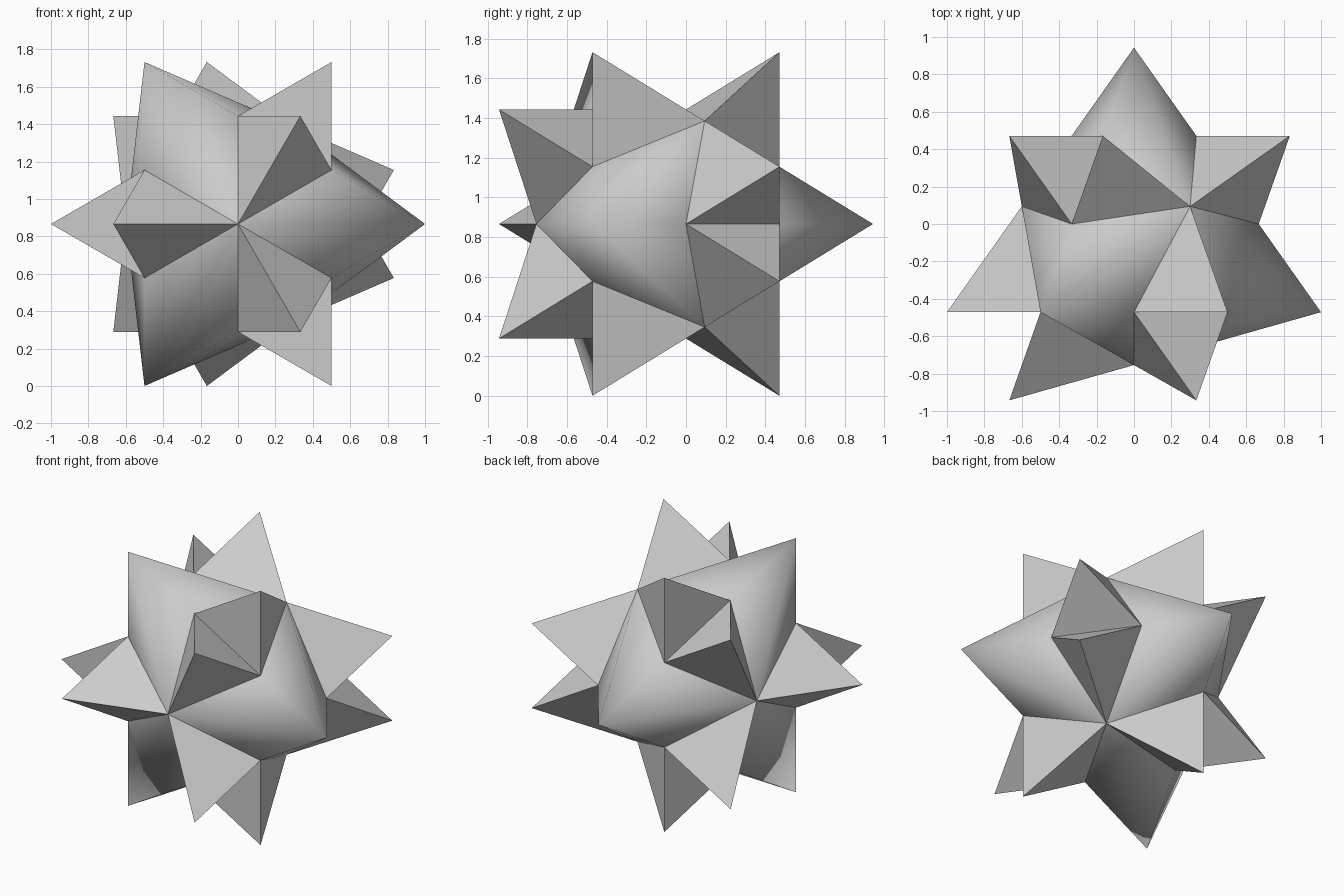
import bpy, bmesh, math
from mathutils import Vector

if "Cube" in bpy.data.objects:
    bpy.data.objects.remove(bpy.data.objects["Cube"])

grey = bpy.data.materials.new("grey")
grey.diffuse_color = (0.6, 0.6, 0.6, 1)
grey.use_nodes = True
grey.node_tree.nodes["Principled BSDF"].inputs["Base Color"].default_value = grey.diffuse_color

# Regular tetrahedron: apex to the back, base triangle at the front
H = math.sqrt(2)
v = [Vector((0, 0.75 * H, 0))]
for a in (0, 120, 240):
    t = math.radians(a)
    v.append(Vector((math.cos(t), -H / 4, math.sin(t))))
centre = Vector((0, -H / 12, math.sqrt(3) / 2))

bm = bmesh.new()


def tri(*points):
    bm.faces.new([bm.verts.new(p + centre) for p in points])


# On each face i, one spike and two long ridge facets opposite each corner m
for i in range(4):
    for m in range(4):
        if m == i:
            continue
        j, k = [n for n in range(4) if n not in (i, m)]
        hub = v[i] * -0.6                   # where the spikes meet mid-face
        tip = v[m] * (-2 / 3) - v[i]        # spike tip
        near_j = (v[j] * 2 + v[k]) / 3      # points along the shared edge
        near_k = (v[k] * 2 + v[j]) / 3
        tri(hub, tip, near_j)
        tri(hub, tip, near_k)
        tri(tip, near_j, near_k)
        tri(hub, v[j], near_j)
        tri(hub, v[k], near_k)

bmesh.ops.remove_doubles(bm, verts=bm.verts, dist=0.001)
bmesh.ops.recalc_face_normals(bm, faces=bm.faces)
mesh = bpy.data.meshes.new("star")
bm.to_mesh(mesh)
bm.free()
mesh.materials.append(grey)
star = bpy.data.objects.new("star", mesh)
bpy.context.collection.objects.link(star)

# Soft ridges, crisp spikes
bpy.context.view_layer.objects.active = star
star.select_set(True)
bpy.ops.object.shade_smooth_by_angle(angle=math.radians(60))
